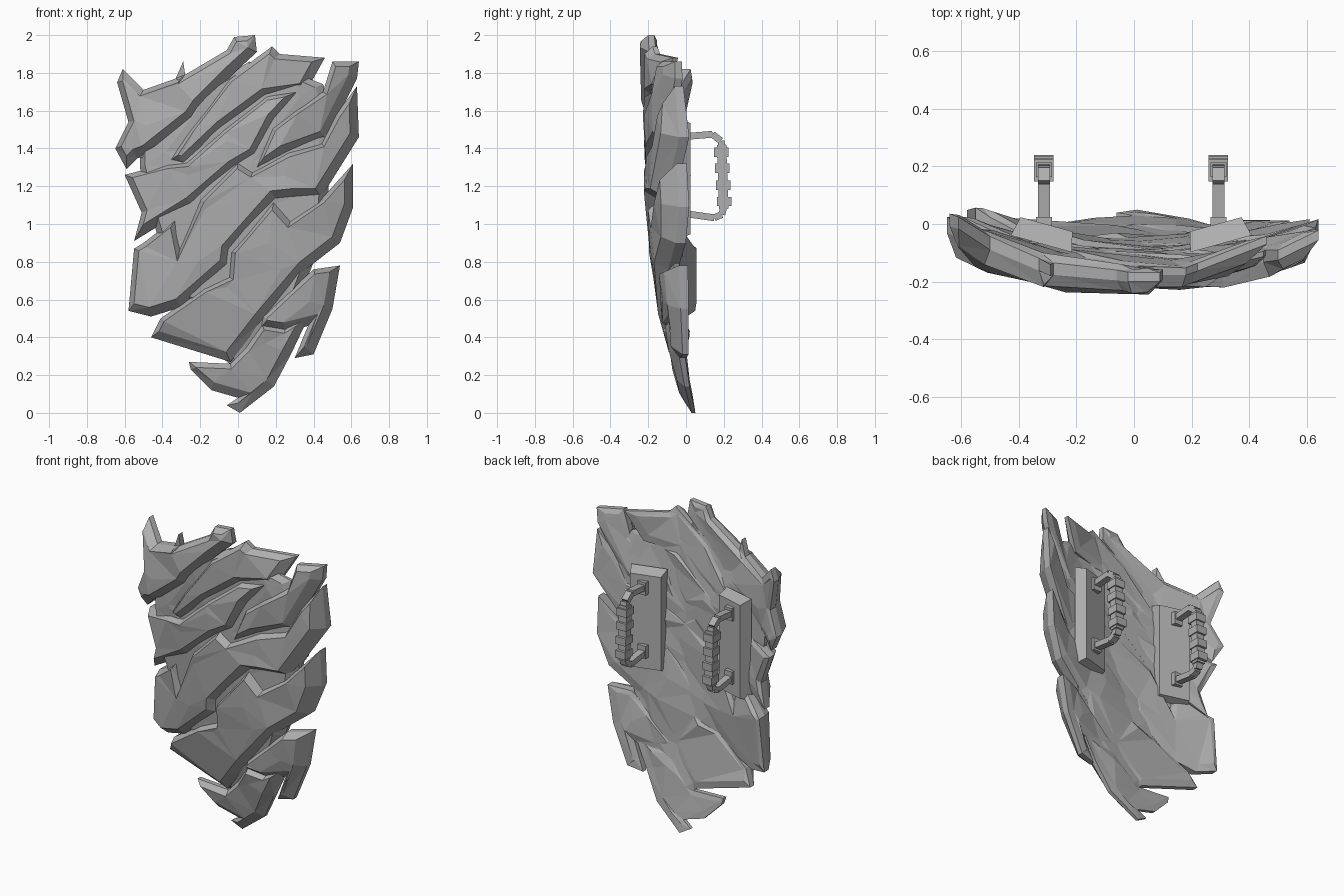
import bpy
import bmesh
import math
import random
from mathutils import Matrix, Vector, geometry

random.seed(4)

default_cube = bpy.data.objects.get("Cube")
if default_cube:
    bpy.data.objects.remove(default_cube, do_unlink=True)

stone = bpy.data.materials.new("stone grey")
stone.use_nodes = True
stone.diffuse_color = (.43, .43, .43, 1)
stone.node_tree.nodes["Principled BSDF"].inputs["Base Color"].default_value = stone.diffuse_color


def finish(name, bm):
    """Turn a bmesh into a flat shaded object with the stone colour."""
    bmesh.ops.recalc_face_normals(bm, faces=bm.faces)
    mesh = bpy.data.meshes.new(name)
    bm.to_mesh(mesh)
    bm.free()
    mesh.materials.append(stone)
    obj = bpy.data.objects.new(name, mesh)
    bpy.context.collection.objects.link(obj)


# Overall curvature of the slab
def front_depth(x, z):
    return -.235 * (1 - (1 - z / 2) ** 3) + .5 * abs(x) ** 3


def thickness(z):
    return min(.06 + .1 * z, .14, .08 + .13 * (2 - z))


def inward(a, b):
    """Inward normal of a clockwise edge and its bevel width, wider at lower right."""
    d = (b - a).normalized()
    n = Vector((d.y, -d.x))
    return n, .037 + .01 * (n.y - n.x)


def rim_distance(p, outline):
    """Distance to the nearest edge, measured in bevel widths."""
    best = math.inf
    for a, b in zip(outline, outline[1:] + outline[:1]):
        t = geometry.intersect_point_line(p, a, b)[1]
        nearest = a.lerp(b, max(0, min(1, t)))
        best = min(best, (p - nearest).length / inward(a, b)[1])
    return best


def inset_ring(outline):
    """Offset a clockwise outline inward, dropping points that come too close."""
    ring = []
    for i, p in enumerate(outline):
        n1, w1 = inward(outline[i - 1], p)
        n2, w2 = inward(p, outline[(i + 1) % len(outline)])
        det = n1.x * n2.y - n1.y * n2.x
        if abs(det) < .15:
            offset = n1 * w1
        else:
            offset = Vector((w1 * n2.y - w2 * n1.y, w2 * n1.x - w1 * n2.x)) / det
        offset *= min(1, .1 / offset.length)
        if rim_distance(p + offset, outline) > .6:
            ring.append(p + offset)
    return ring


def loop_edges(start, count):
    return [(start + i, start + (i + 1) % count) for i in range(count)]


def shard(name, points, lift=0, bulge=1.06, bend=(0, 0, 0)):
    """A faceted plate of rock with a bevelled rim, following the slab curve.
    Bend pushes the corner at (x, z) backward by the third value."""
    outline = [Vector(p) for p in points]
    ring = inset_ring(outline)
    corner = Vector(bend[:2])
    # Diagonal scatter of facet corners
    inner = []
    for i in range(-8, 9):
        for j in range(-12, 13):
            u = i * .33 + random.uniform(-.07, .07)
            v = j * .18 + random.uniform(-.03, .03)
            p = Vector((u * .66 - v * .75, 1 + u * .75 + v * .66))
            if rim_distance(p, outline) > 1.8:
                inner.append(p)
    edges = loop_edges(0, len(outline)) + loop_edges(len(outline), len(ring))
    verts, _, faces, *_ = geometry.delaunay_2d_cdt(
        outline + ring + inner, edges, [], 1, .0001)

    bm = bmesh.new()
    fronts, backs = [], []
    for p in verts:
        x, z = p
        rim = rim_distance(p, outline)
        rise = min(1, rim / .9)
        swell = min(1, rim / 2)
        th = thickness(z)
        wobble = random.uniform(-.009, .009) * rise
        base = front_depth(x, z) + bend[2] * max(0, 1 - (p - corner).length / .32)
        front = base + lift + (th - lift) * .45 * (1 - rise) + wobble
        back = base + th * (.83 + (bulge - .83) * swell) + wobble
        fronts.append(bm.verts.new((x, front, z)))
        backs.append(bm.verts.new((x, back, z)))
    # Front and back skins, then walls along edges used only once
    uses = {}
    for f in faces:
        bm.faces.new([fronts[i] for i in f])
        bm.faces.new([backs[i] for i in reversed(f)])
        for a, b in zip(f, f[1:] + f[:1]):
            uses.setdefault(frozenset((a, b)), []).append((a, b))
    for sides in uses.values():
        if len(sides) == 1:
            a, b = sides[0]
            bm.faces.new((fronts[b], fronts[a], backs[a], backs[b]))
    loose = [v for v in bm.verts if not v.link_faces]
    bmesh.ops.delete(bm, geom=loose, context='VERTS')
    finish(name, bm)


# Rock shards, from the top down
shard("crown_shard", [
    (-.61, 1.82), (-.5, 1.71), (-.33, 1.77), (-.29, 1.86), (-.28, 1.79), (-.06, 1.92),
    (-.02, 1.99), (.09, 2), (.1, 1.91), (-.02, 1.8), (-.2, 1.62), (-.24, 1.56),
    (-.43, 1.41), (-.35, 1.37), (-.53, 1.35), (-.59, 1.29), (-.65, 1.4), (-.58, 1.54),
    (-.64, 1.75)], -.003, bend=(-.61, 1.82, .06))
shard("upper_shard", [
    (.18, 1.94), (.22, 1.9), (.46, 1.88), (.36, 1.7), (.15, 1.67), (-.08, 1.5),
    (-.28, 1.31), (-.37, 1.33), (-.25, 1.51), (-.05, 1.77)], .015, bend=(.46, 1.88, .065))
shard("left_shard", [
    (-.6, 1.26), (-.37, 1.32), (-.27, 1.33), (-.08, 1.5), (.15, 1.68), (.34, 1.71),
    (.2, 1.55), (.1, 1.36), (-.02, 1.29), (-.24, 1.1), (-.55, .91), (-.51, 1.06)],
    .01, bend=(-.6, 1.26, .025))
shard("upper_right_shard", [
    (.5, 1.86), (.64, 1.86), (.63, 1.77), (.47, 1.45), (.25, 1.37), (.08, 1.27),
    (.18, 1.51), (.3, 1.6), (.45, 1.7)], .005)
shard("middle_shard", [
    (-.55, .87), (-.5, .9), (-.32, 1.04), (-.3, .9), (-.2, 1.13), (0, 1.33), (.08, 1.28),
    (.27, 1.38), (.44, 1.43), (.52, 1.58), (.63, 1.73), (.64, 1.46), (.44, 1.14),
    (.28, 1.14), (.2, 1.13), (-.04, .86), (-.05, .78), (-.3, .56), (-.46, .51), (-.58, .54)],
    bend=(-.55, .87, .05))
shard("lower_shard", [
    (.61, 1.32), (.61, 1.09), (.54, .9), (.36, .76), (.13, .49), (-.04, .27), (-.46, .4),
    (-.41, .5), (-.18, .66), (-.05, .72), (-.04, .85), (.19, 1.12), (.28, 1.02), (.44, 1.13)])
shard("lower_right_shard", [
    (.54, .78), (.5, .55), (.4, .31), (.3, .29), (.37, .46), (.25, .43), (.12, .45),
    (.13, .51), (.28, .65), (.4, .76)], .005)
shard("tip_shard", [
    (-.26, .27), (-.04, .26), (.04, .34), (.13, .47), (.25, .45), (.38, .52), (.28, .31),
    (.19, .14), (.01, 0), (-.06, .04), (0, .08), (-.14, .12), (-.25, .23)], .005)

# Backing slab that joins the shards and fills the valleys between them
shard("backing_slab", [
    (-.52, 1.55), (-.2, 1.7), (.06, 1.86), (.3, 1.8), (.45, 1.74), (.52, 1.52), (.48, 1.2),
    (.46, .95), (.37, .72), (.29, .5), (.15, .35), (.03, .2), (-.07, .28), (-.2, .55),
    (-.34, .6), (-.4, .85), (-.45, 1.02), (-.52, 1.3)], .045, bulge=.93)


def bar(bm, a, b, width, depth, x):
    """Box running between two (y, z) points at a given x."""
    a, b = Vector((x, *a)), Vector((x, *b))
    d = b - a
    matrix = (Matrix.Translation((a + b) / 2)
              @ Matrix.Rotation(math.atan2(-d.y, d.z), 4, 'X')
              @ Matrix.Diagonal((width, depth, d.length, 1)))
    bmesh.ops.create_cube(bm, size=1, matrix=matrix)


def build_handle(side_name, side):
    x = .303 * side - .01

    # Chamfered mounting plate, tilted to follow the slab
    bm = bmesh.new()
    bmesh.ops.create_cube(bm, size=1)
    for v in bm.verts:
        if v.co.y > 0:
            v.co.x *= .85
            v.co.z *= .92
    bm.transform(Matrix.Translation((x, -.035, 1.24))
                 @ Matrix.Rotation(.27 * side, 4, 'Z')
                 @ Matrix.Diagonal((.22, .07, .64, 1)))
    finish(side_name + "_mounting_plate", bm)

    # Bent bar with two feet
    bm = bmesh.new()
    path = [(-.04, 1.46), (.14, 1.475), (.185, 1.44), (.195, 1.38),
            (.2, 1.09), (.19, 1.05), (.15, 1.033), (-.04, 1.06)]
    for a, b in zip(path, path[1:]):
        bar(bm, a, b, .042, .036, x)
    for z in (1.46, 1.06):
        bar(bm, (.005, z - .04), (.005, z + .04), .055, .04, x)
    finish(side_name + "_handle_bar", bm)

    # Wrapped grip
    bm = bmesh.new()
    bar(bm, (.188, 1.42), (.2, 1.08), .055, .05, x)
    for y, z in ((.186, 1.38), (.192, 1.295), (.198, 1.205), (.202, 1.12)):
        bar(bm, (y, z + .024), (y, z - .024), .068, .076, x)
    finish(side_name + "_grip", bm)


for side_name, side in (("left", 1), ("right", -1)):
    build_handle(side_name, side)
